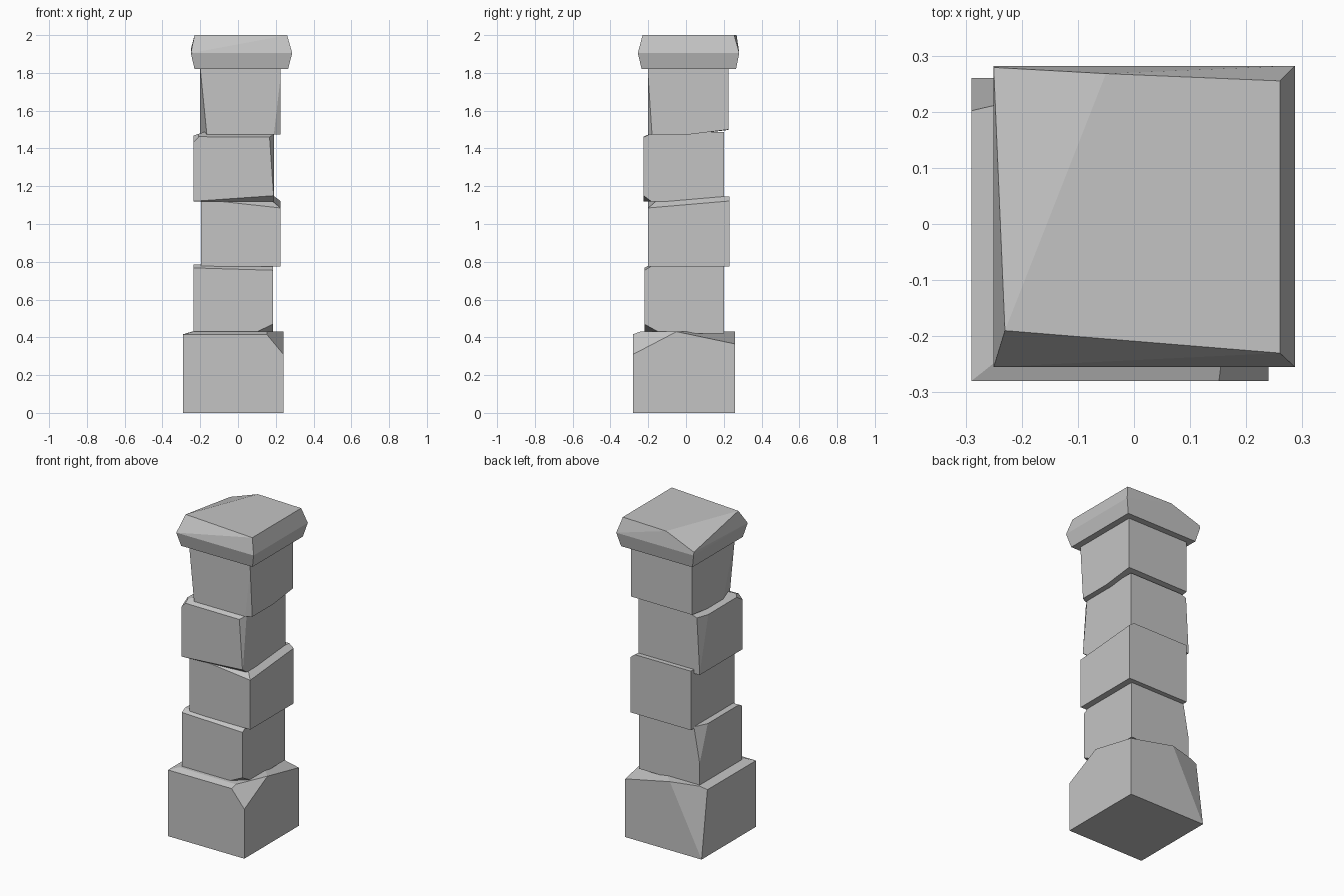
import bpy
import bmesh
from mathutils import Vector

default_cube = bpy.data.objects.get("Cube")
if default_cube:
    bpy.data.objects.remove(default_cube, do_unlink=True)

# One stone colour for the whole pillar
stone = bpy.data.materials.new("grey_stone")
stone.use_nodes = True
grey = (0.55, 0.55, 0.55, 1)
stone.diffuse_color = grey
stone.node_tree.nodes["Principled BSDF"].inputs["Base Color"].default_value = grey

# Corner names: which end of each axis the word stands for
AXES = (("right", "left"), ("front", "back"), ("bottom", "top"))
WIDE = 5  # a cut this long runs along the whole edge


def finish(name, bm):
    """Turn a bmesh into a flat-shaded stone object."""
    bmesh.ops.recalc_face_normals(bm, faces=bm.faces)
    mesh = bpy.data.meshes.new(name)
    bm.to_mesh(mesh)
    bm.free()
    mesh.materials.append(stone)
    obj = bpy.data.objects.new(name, mesh)
    bpy.context.collection.objects.link(obj)
    return obj


def chip(bm, bounds, corner_name, lengths):
    """Slice off a corner; lengths are measured from it along x, y and z."""
    ends = [AXES[i].index(word) for i, word in enumerate(corner_name.split())]
    corner = Vector([bounds[i][end] for i, end in enumerate(ends)])
    signs = [1 if end else -1 for end in ends]
    normal = Vector([s / d for s, d in zip(signs, lengths)]).normalized()
    point = corner - Vector((signs[0] * lengths[0], 0, 0))
    bmesh.ops.bisect_plane(bm, geom=bm.verts[:] + bm.edges[:] + bm.faces[:],
                           dist=0.0001, plane_co=point, plane_no=normal,
                           clear_outer=True)
    bmesh.ops.holes_fill(bm, edges=bm.edges[:], sides=0)


def block(name, x, y, z, chips):
    """Rough stone block between the given limits, with chipped corners."""
    bounds = (x, y, z)
    bm = bmesh.new()
    bmesh.ops.create_cube(bm, size=1)
    for v in bm.verts:
        v.co = [b[int(c > 0)] for b, c in zip(bounds, v.co)]
    for corner_name, lengths in chips:
        chip(bm, bounds, corner_name, lengths)
    return finish(name, bm)


def ring(x, y, z):
    return [(px, py, z) for px in x for py in y]


# Base block
block("base_block", (-0.29, 0.24), (-0.28, 0.26), (0, 0.43), [
    ("left front top", (0.1, 0.23, 0.12)),
    ("left back top", (0.31, 0.31, 0.065)),
    ("right back top", (0.22, 0.06, 0.43)),
    ("right front top", (WIDE, 0.04, 0.015)),
    ("right front top", (0.05, WIDE, 0.015)),
])

# Four shaft blocks, shifted to alternate sides
block("lower_shaft_block", (-0.235, 0.185), (-0.22, 0.2), (0.42, 0.785), [
    ("left front bottom", (0.105, 0.09, 0.05)),
    ("left front top", (1, 0.05, 0.03)),
    ("right back top", (0.04, 0.08, 0.22)),
])
block("lower_middle_shaft_block", (-0.195, 0.225), (-0.2, 0.23), (0.775, 1.145), [
    ("left front top", (0.55, 0.08, 0.06)),
    ("left front top", (0.08, 0.7, 0.06)),
])
block("upper_middle_shaft_block", (-0.235, 0.19), (-0.225, 0.2), (1.12, 1.487), [
    ("left front top", (WIDE, 0.06, 0.027)),
    ("right front top", (0.05, 0.09, 0.055)),
    ("right back top", (0.06, WIDE, 0.02)),
    ("left front top", (0.025, 0.04, 0.36)),
    ("right back top", (0.02, 0.09, 0.36)),
    ("left front bottom", (0.43, 0.04, 0.03)),
])
block("upper_shaft_block", (-0.2, 0.225), (-0.2, 0.225), (1.475, 1.83), [
    ("right front bottom", (0.035, 0.12, 0.35)),
    ("left front bottom", (0.035, 0.02, 0.3)),
    ("left back bottom", (WIDE, 0.2, 0.025)),
])

# Capstone: narrow bottom, wide waist, top with one sunken corner
points = ring((-0.23, 0.265), (-0.235, 0.265), 1.82)
points += ring((-0.25, 0.287), (-0.255, 0.282), 1.905)
points += [(-0.23, -0.19, 2), (0.26, -0.23, 2), (0.26, 0.255, 2),
           (-0.05, 0.268, 2), (-0.25, 0.279, 1.925)]
cap = bmesh.new()
for p in points:
    cap.verts.new(p)
bmesh.ops.convex_hull(cap, input=cap.verts[:])
bmesh.ops.dissolve_limit(cap, angle_limit=0.02, verts=cap.verts[:], edges=cap.edges[:])
finish("capstone", cap)
